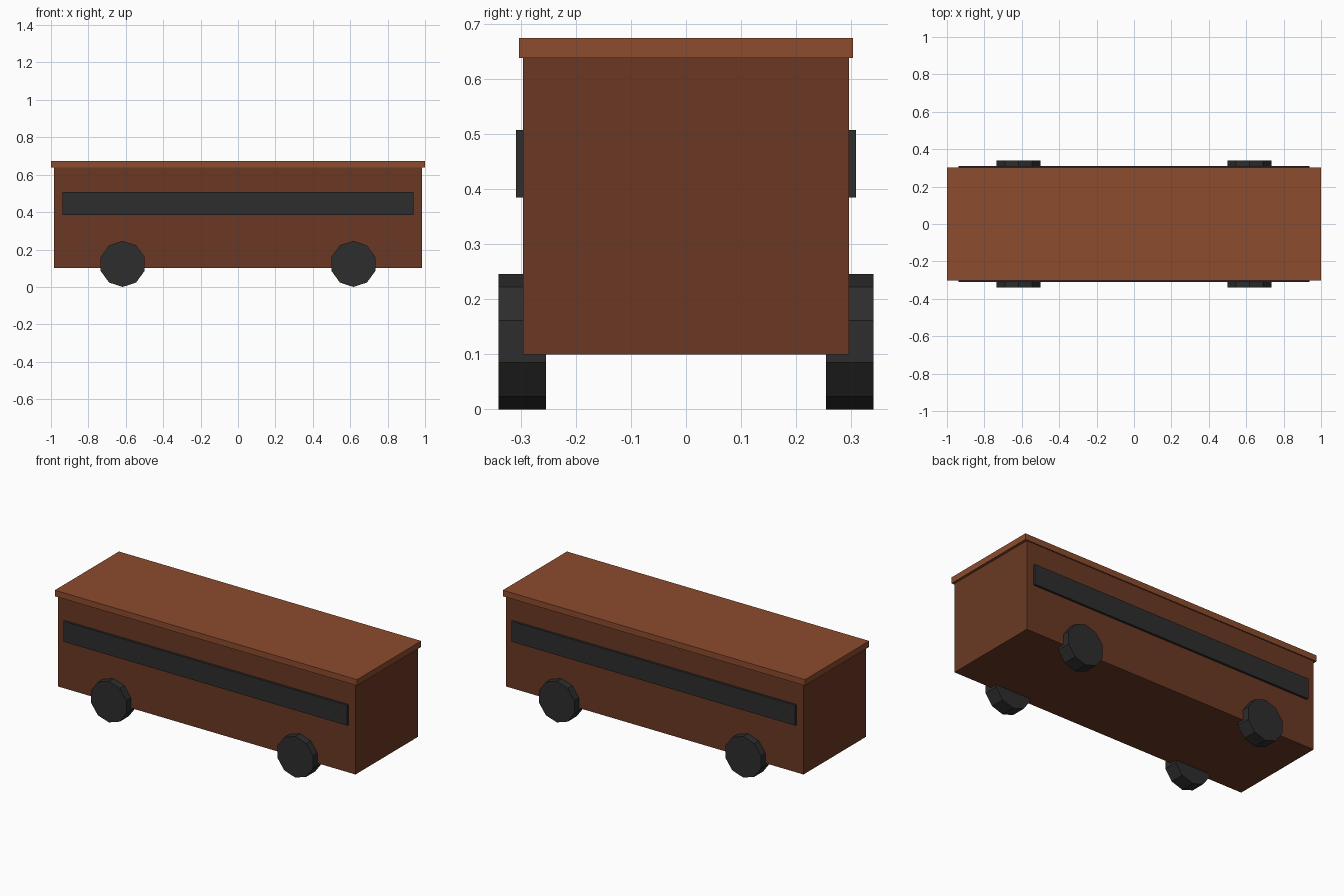
import bpy
import bmesh
from math import sin, cos, tau
from mathutils import Vector

old = bpy.data.objects.get("Cube")
if old:
    bpy.data.objects.remove(old, do_unlink=True)


def material(name, rgb):
    """Flat material from an sRGB colour given in 0-255."""
    linear = [((c / 255 + 0.055) / 1.055) ** 2.4 for c in rgb] + [1]
    mat = bpy.data.materials.new(name)
    mat.use_nodes = True
    mat.diffuse_color = linear
    mat.node_tree.nodes["Principled BSDF"].inputs["Base Color"].default_value = linear
    return mat


def prism(name, outline, y0, y1, mat):
    """Extrude an x-z outline along y from y0 to y1."""
    bm = bmesh.new()
    face = bm.faces.new([bm.verts.new((x, y0, z)) for x, z in outline])
    ext = bmesh.ops.extrude_face_region(bm, geom=[face])
    verts = [v for v in ext["geom"] if isinstance(v, bmesh.types.BMVert)]
    bmesh.ops.translate(bm, verts=verts, vec=Vector((0, y1 - y0, 0)))
    bmesh.ops.recalc_face_normals(bm, faces=bm.faces)
    mesh = bpy.data.meshes.new(name)
    bm.to_mesh(mesh)
    bm.free()
    mesh.materials.append(mat)
    obj = bpy.data.objects.new(name, mesh)
    bpy.context.collection.objects.link(obj)
    return obj


def rectangle(half_x, z0, z1):
    return [(-half_x, z0), (half_x, z0), (half_x, z1), (-half_x, z1)]


brown = material("dark_brown", (107, 57, 35))
russet = material("russet_brown", (140, 76, 45))
charcoal = material("charcoal", (45, 45, 45))

# Body and overhanging roof
prism("body", rectangle(0.985, 0.10, 0.638), -0.296, 0.296, brown)
prism("roof", rectangle(1.0, 0.638, 0.674), -0.303, 0.303, russet)

# Ten-sided wheels and a window band on each side
RADIUS = 0.123
for side, y in (("front", -1), ("back", 1)):
    prism(f"{side}_window_band", rectangle(0.938, 0.385, 0.507), y * 0.29, y * 0.309, charcoal)
    for end, x in (("right", -0.617), ("left", 0.617)):
        outline = [(x + RADIUS * sin(tau * i / 10), RADIUS + RADIUS * cos(tau * i / 10))
                   for i in range(10)]
        prism(f"{side}_{end}_wheel", outline, y * 0.254, y * 0.34, charcoal)
